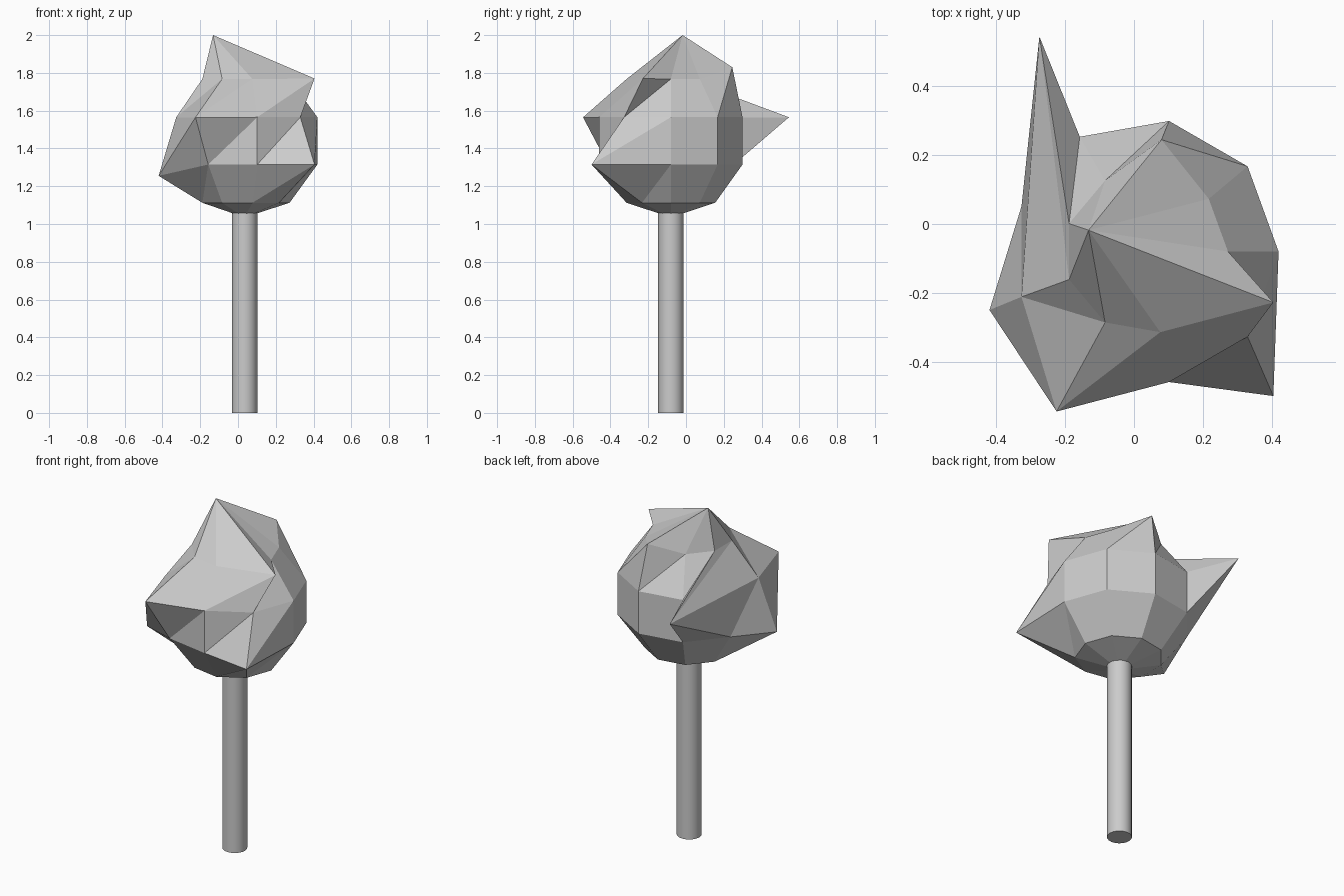
import bpy, bmesh
from math import sin, cos, pi, radians

if "Cube" in bpy.data.objects:
    bpy.data.objects.remove(bpy.data.objects["Cube"])

CX, CY, CZ, R = 0.035, -0.08, 1.44, 0.405
SEG, RINGS = 9, 5

# Trunk
bpy.ops.mesh.primitive_cylinder_add(vertices=20, radius=0.067, depth=1.1,
                                    location=(CX, CY, 0.55))
trunk = bpy.context.object
trunk.name = "trunk"
bpy.ops.object.shade_smooth_by_angle(angle=radians(40))

# Crown: low-poly sphere with some corners pulled out, keyed by (ring, segment)
pulled = {
    (1, 2): (0.08, 0.245, 1.83),
    (1, 8): (0.405, -0.228, 1.77),
    (2, 4): (-0.275, 0.545, 1.565),
    (2, 6): (-0.225, -0.545, 1.565),
    (3, 5): (-0.42, -0.25, 1.255),
    (3, 8): (0.405, -0.50, 1.315),
}
bm = bmesh.new()
top = bm.verts.new((-0.132, -0.018, 2.0))
bottom = bm.verts.new((CX, CY, CZ - R))
rings = []
for i in range(1, RINGS):
    t = pi * i / RINGS
    ring = []
    for j in range(SEG):
        a = 2 * pi * j / SEG
        base = (CX + R * sin(t) * cos(a), CY + R * sin(t) * sin(a), CZ + R * cos(t))
        ring.append(bm.verts.new(pulled.get((i, j), base)))
    rings.append(ring)

for j in range(SEG):
    k = (j + 1) % SEG
    bm.faces.new((top, rings[0][j], rings[0][k]))
    for up, low in zip(rings, rings[1:]):
        bm.faces.new((up[j], low[j], up[k]))
        bm.faces.new((up[k], low[j], low[k]))
    bm.faces.new((bottom, rings[-1][k], rings[-1][j]))

mesh = bpy.data.meshes.new("crown")
bm.to_mesh(mesh)
bm.free()
crown = bpy.data.objects.new("crown", mesh)
bpy.context.collection.objects.link(crown)
